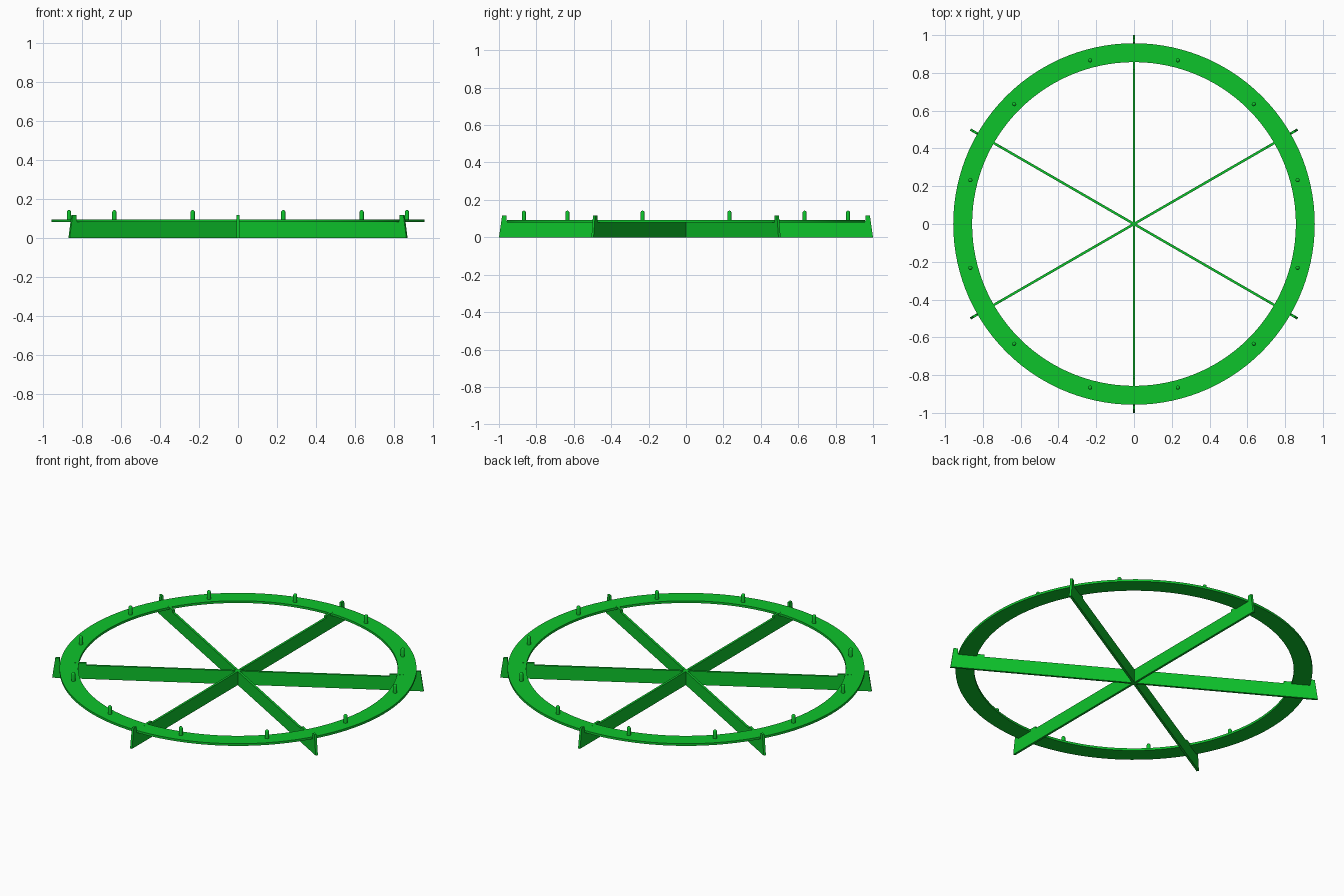
import bpy, bmesh
from math import cos, sin, pi, radians

if "Cube" in bpy.data.objects:
    bpy.data.objects.remove(bpy.data.objects["Cube"])

green = bpy.data.materials.new("green")
green.diffuse_color = (0.004, 0.55, 0.024, 1)
green.use_nodes = True
green.node_tree.nodes["Principled BSDF"].inputs["Base Color"].default_value = green.diffuse_color


def finish(name, bm):
    bmesh.ops.recalc_face_normals(bm, faces=bm.faces[:])
    mesh = bpy.data.meshes.new(name)
    bm.to_mesh(mesh)
    bm.free()
    ob = bpy.data.objects.new(name, mesh)
    bpy.context.collection.objects.link(ob)
    mesh.materials.append(green)
    return ob


def smooth(ob):
    bpy.ops.object.select_all(action='DESELECT')
    bpy.context.view_layer.objects.active = ob
    ob.select_set(True)
    bpy.ops.object.shade_smooth_by_angle(angle=radians(35))


def lathe(name, profile, sides, closed):
    """Revolve a (radius, z) profile around z; open profiles get end caps."""
    bm = bmesh.new()
    rings = [[bm.verts.new((r * cos(2 * pi * i / sides), r * sin(2 * pi * i / sides), z))
              for i in range(sides)] for r, z in profile]
    for k in range(len(rings) if closed else len(rings) - 1):
        a, b = rings[k], rings[(k + 1) % len(rings)]
        for i in range(sides):
            j = (i + 1) % sides
            bm.faces.new((a[i], a[j], b[j], b[i]))
    if not closed:
        bm.faces.new(rings[0])
        bm.faces.new(rings[-1])
    return finish(name, bm)


# Flat ring
RING_LOW, RING_TOP = 0.080, 0.093
smooth(lathe("ring", [(0.857, RING_LOW), (0.957, RING_LOW),
                      (0.957, RING_TOP), (0.857, RING_TOP)], 120, True))

# Three crossing boards, each with end stops and inner locating tabs
TAB_TOP = RING_TOP + 0.0003
half = [(1.0, 0), (0.983, 0.117), (0.96, 0.117), (0.958, RING_LOW), (0.89, RING_LOW),
        (0.89, TAB_TOP), (0.815, TAB_TOP), (0.815, RING_LOW)]
outline = half + [(-x, z) for x, z in reversed(half)]
for n in range(3):
    bm = bmesh.new()
    t = 0.013
    face = bm.faces.new([bm.verts.new((x, -t / 2, z)) for x, z in outline])
    ext = bmesh.ops.extrude_face_region(bm, geom=[face])
    bmesh.ops.translate(bm, vec=(0, t, 0),
                        verts=[g for g in ext["geom"] if isinstance(g, bmesh.types.BMVert)])
    board = finish(f"spoke_board_{n + 1}", bm)
    board.rotation_euler.z = radians(30 + 60 * n)

# Round-topped pegs, two between each pair of spoke ends
for n in range(12):
    a = radians(15 + 30 * n)
    peg = lathe(f"peg_{n + 1}", [(0.011, RING_LOW), (0.011, 0.132), (0.0095, 0.137),
                                 (0.0055, 0.141), (0.001, 0.1425)], 16, False)
    peg.location = (0.897 * cos(a), 0.897 * sin(a), 0)
    smooth(peg)
